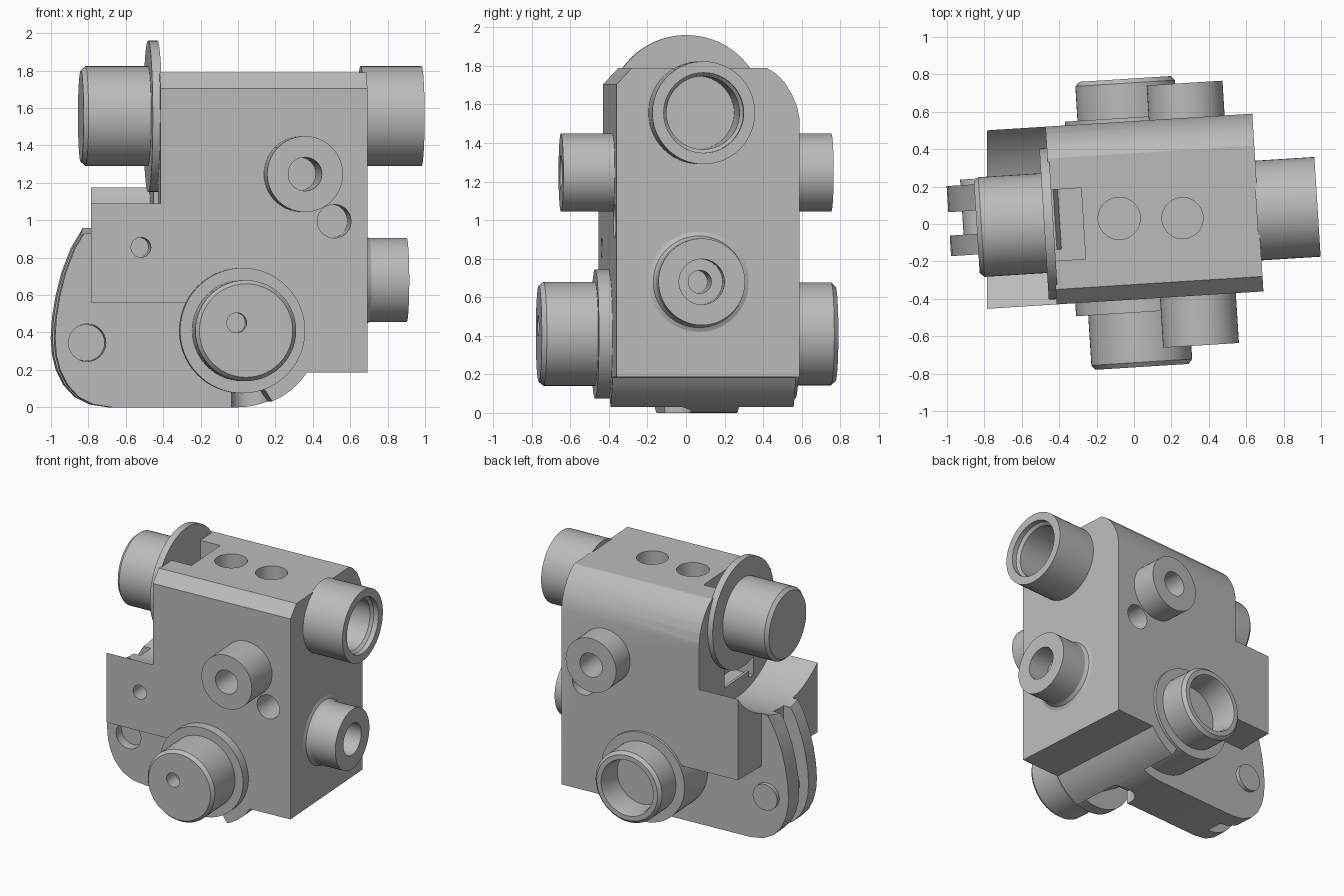
import bpy, bmesh, math
from mathutils import Matrix, Vector

if "Cube" in bpy.data.objects:
    bpy.data.objects.remove(bpy.data.objects["Cube"])

TURN = math.radians(3.6)          # whole part is turned slightly about z
grey = bpy.data.materials.new("light_grey")
grey.diffuse_color = (0.5, 0.5, 0.5, 1)
grey.use_nodes = True
grey.node_tree.nodes["Principled BSDF"].inputs["Base Color"].default_value = grey.diffuse_color
parts = []


def finish(name, bm, keep=True):
    bmesh.ops.remove_doubles(bm, verts=bm.verts, dist=1e-5)
    bmesh.ops.recalc_face_normals(bm, faces=bm.faces)
    me = bpy.data.meshes.new(name)
    bm.to_mesh(me)
    bm.free()
    ob = bpy.data.objects.new(name, me)
    bpy.context.collection.objects.link(ob)
    me.materials.append(grey)
    if keep:
        parts.append(ob)
    else:
        ob.hide_render = True
    return ob


def prism(name, pts, lo, hi, axis, keep=True):
    """Extrude a (y,z) outline along x, or an (x,z) outline along y."""
    bm = bmesh.new()
    at = (lambda p, d: (d, p[0], p[1])) if axis == 'x' else (lambda p, d: (p[0], d, p[1]))
    a = [bm.verts.new(at(p, lo)) for p in pts]
    b = [bm.verts.new(at(p, hi)) for p in pts]
    bm.faces.new(a)
    bm.faces.new(b)
    for i in range(len(pts)):
        j = (i + 1) % len(pts)
        bm.faces.new((a[i], a[j], b[j], b[i]))
    return finish(name, bm, keep)


def lathe(name, base, direction, prof, keep=True, steps=56):
    """Turn a (radius, distance) profile about an axis from base."""
    bm = bmesh.new()
    if prof[0][0] > 0:
        prof = prof + [prof[0]]
    vs = [bm.verts.new((r, 0, d)) for r, d in prof]
    es = [bm.edges.new((vs[i], vs[i + 1])) for i in range(len(vs) - 1)]
    bmesh.ops.spin(bm, geom=vs + es, cent=(0, 0, 0), axis=(0, 0, 1),
                   angle=2 * math.pi, steps=steps, use_duplicate=False)
    q = Vector((0, 0, 1)).rotation_difference(Vector(direction))
    bm.transform(Matrix.Translation(base) @ q.to_matrix().to_4x4())
    return finish(name, bm, keep)


def rod(base, direction, r, length):
    return lathe("cutter", base, direction, [(0, 0), (r, 0), (r, length), (0, length)], False)


def boolean(ob, cutter, op='DIFFERENCE'):
    m = ob.modifiers.new("cut", 'BOOLEAN')
    m.operation, m.object, m.solver = op, cutter, 'EXACT'
    bpy.context.view_layer.objects.active = ob
    bpy.ops.object.modifier_apply(modifier=m.name)
    bpy.data.objects.remove(cutter)


def box(x0, x1, y0, y1, z0, z1):
    return prism("cutter", [(x0, z0), (x1, z0), (x1, z1), (x0, z1)], y0, y1, 'y', False)


FRONT, BACK, LEFT, RIGHT, UP, DOWN = (0, -1, 0), (0, 1, 0), (-1, 0, 0), (1, 0, 0), (0, 0, 1), (0, 0, -1)
Y0, Y1, X1 = -0.403, 0.549, 0.668     # body faces

# Rounded underside around the lower cross axis
arc = [(0.41 * math.sin(a), 0.41 - 0.41 * math.cos(a))
       for a in [math.radians(56.7 - 56.7 * i / 10) for i in range(11)]]

# Main body with left wing
outline = [(-0.44, 1.95), (X1, 1.95), (X1, 0.185)] + arc[:7] + [
    (0.1, 0.12), (-0.2, 0.3), (-0.27, 0.56), (-0.78, 0.56), (-0.78, 1.3), (-0.44, 1.3)]
body = prism("main_body", outline, -0.6, 0.7, 'y')
for v in body.data.vertices:
    if v.co.x < -0.7:
        v.co.x = -0.7866 + 0.063 * v.co.y
section = [(Y0, -0.1), (Y0, 1.705), (-0.323, 1.79), (0.378, 1.79), (0.425, 1.76), (0.47, 1.715),
           (0.51, 1.65), (0.535, 1.59), (Y1, 1.52), (Y1, -0.1)]
boolean(body, prism("cutter", section, -1.2, 1.2, 'x', False), 'INTERSECT')


def groove():
    return lathe("cutter", (-0.44, 0.035, 1.555), LEFT,
                 [(0, 0), (0.64, 0), (0.64, 0.8), (0, 0.8)], False, 96)


boolean(body, groove())
boolean(body, box(-0.5, -0.27, -0.17, 0.21, 1.0, 1.9))
for base, d, r, depth in [
        ((-0.077, 0.035, 1.85), DOWN, 0.113, 0.6), ((0.261, 0.015, 1.85), DOWN, 0.11, 0.3),
        ((0.49, Y0 - 0.05, 0.995), FRONT, 0.09, -0.35), ((0.49, Y1 + 0.05, 0.995), BACK, 0.09, -0.35),
        ((0.317, Y0 - 0.05, 1.247), FRONT, 0.09, -0.3), ((0.317, Y1 + 0.05, 1.247), BACK, 0.09, -0.3),
        ((-0.545, Y0 - 0.05, 0.855), FRONT, 0.053, -0.25),
        ((X1 + 0.05, 0.03, 1.557), RIGHT, 0.19, -0.25), ((X1 + 0.05, 0.025, 0.68), RIGHT, 0.06, -0.3)]:
    boolean(body, rod(base, d, r, depth))

# Forked foot with two rounded plates
foot_outline = arc + [
    (-0.68, 0), (-0.78, 0.015), (-0.86, 0.055), (-0.92, 0.12), (-0.96, 0.2), (-0.98, 0.28), (-0.987, 0.37),
    (-0.98, 0.48), (-0.96, 0.6), (-0.93, 0.72), (-0.88, 0.85), (-0.82, 0.95), (-0.8, 1.05),
    (-0.42, 1.05), (-0.2, 0.6), (0.3, 0.5)]
foot = prism("forked_foot", foot_outline, -0.11, 0.265, 'y')
boolean(foot, groove())
boolean(foot, box(-1.1, -0.7, 0.0, 0.125, -0.1, 1.2))
boolean(foot, rod((0.06, -0.08, -0.1), UP, 0.105, 0.2))
boolean(foot, rod((-0.815, -0.2, 0.345), BACK, 0.1, 0.25))
lathe("foot_pin", (-0.815, -0.04, 0.345), BACK, [(0, 0), (0.098, 0), (0.098, 0.335), (0, 0.335)])

# Upper cross tube: capped on the left, open on the right
lathe("upper_cap_flange", (-0.43, 0.03, 1.555), LEFT, [(0, 0), (0.405, 0), (0.405, 0.05), (0, 0.05)], steps=80)
lathe("upper_cap", (-0.47, 0.035, 1.557), LEFT,
      [(0, 0), (0.267, 0), (0.267, 0.345), (0.245, 0.37), (0, 0.37)])
lathe("upper_right_tube", (X1 - 0.01, 0.03, 1.557), RIGHT,
      [(0.19, 0), (0.267, 0), (0.267, 0.327), (0.208, 0.327), (0.208, 0.29), (0.19, 0.27)])

# Lower cross tube: capped in front, open at the back
lathe("lower_front_flange", (-0.005, Y0 + 0.02, 0.41), FRONT, [(0, 0), (0.335, 0), (0.335, 0.09), (0, 0.09)], steps=80)
cap = lathe("lower_front_cap", (-0.005, Y0, 0.41), FRONT,
            [(0, 0), (0.27, 0), (0.27, 0.337), (0.25, 0.362), (0, 0.362)])
boolean(cap, rod((-0.055, -0.8, 0.452), BACK, 0.053, 0.15))
lathe("lower_back_flange", (0, Y1 - 0.3, 0.41), BACK, [(0, 0), (0.335, 0), (0.335, 0.32), (0, 0.32)], steps=80)
lathe("lower_back_tube", (0, Y1, 0.41), BACK,
      [(0, 0), (0.267, 0), (0.267, 0.205), (0.245, 0.228), (0.21, 0.228), (0.2, 0.19), (0.2, 0.03), (0, 0.03)])

# Port bosses
for name, y, d, length in (("front_boss", Y0 + 0.01, FRONT, 0.277), ("back_boss", Y1 - 0.01, BACK, 0.196)):
    lathe(name, (0.317, y, 1.247), d, [(0.09, 0), (0.203, 0), (0.203, length), (0.09, length)])
lathe("right_boss", (X1 - 0.005, 0.025, 0.68), RIGHT,
      [(0.06, 0), (0.26, 0), (0.26, 0.005), (0.238, 0.015), (0.225, 0.04), (0.225, 0.242),
       (0.118, 0.242), (0.118, 0.08), (0.06, 0.08)])

# Turn everything and shade
bpy.ops.object.select_all(action='DESELECT')
for ob in parts:
    ob.data.transform(Matrix.Rotation(TURN, 4, 'Z'))
    ob.select_set(True)
bpy.context.view_layer.objects.active = body
bpy.ops.object.shade_smooth_by_angle(angle=math.radians(25))
